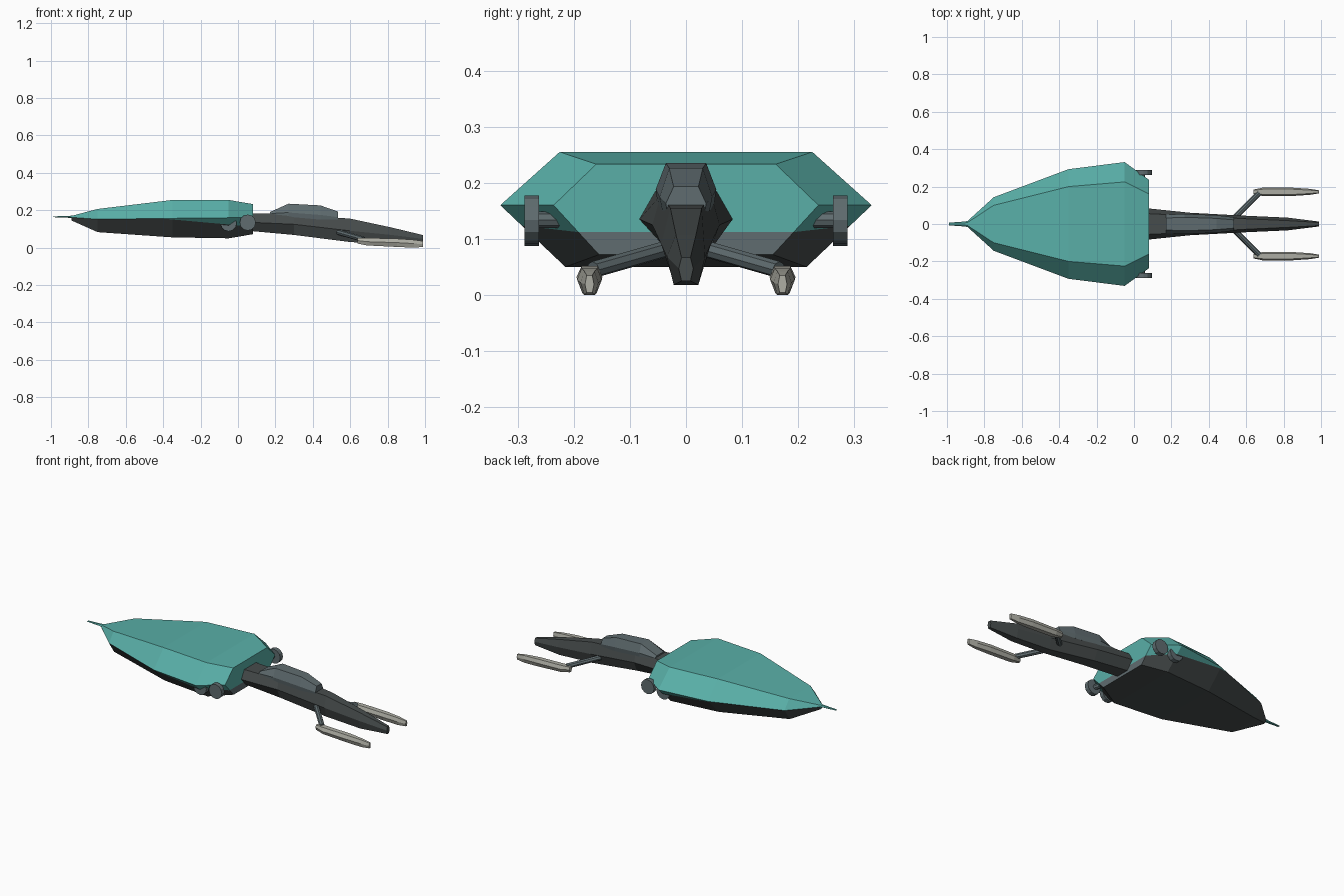
import bpy, bmesh, math
from mathutils import Vector

if "Cube" in bpy.data.objects:
    bpy.data.objects.remove(bpy.data.objects["Cube"])


def mat(name, rgb):
    m = bpy.data.materials.new(name)
    m.diffuse_color = (*rgb, 1)
    m.use_nodes = True
    m.node_tree.nodes["Principled BSDF"].inputs["Base Color"].default_value = m.diffuse_color
    return m


TEAL = mat("teal paint", (0.10, 0.43, 0.39))
DARK = mat("dark metal", (0.062, 0.072, 0.072))
GREY = mat("blue grey metal", (0.115, 0.15, 0.16))
LIGHT = mat("light grey", (0.42, 0.42, 0.37))


def finish(bm, name, mats):
    bmesh.ops.recalc_face_normals(bm, faces=bm.faces[:])
    me = bpy.data.meshes.new(name)
    bm.to_mesh(me)
    bm.free()
    for m in mats:
        me.materials.append(m)
    ob = bpy.data.objects.new(name, me)
    bpy.context.collection.objects.link(ob)
    return ob


def loft(stations, y0=0):
    """Six-sided rings: x, (half width, z) for top, middle and bottom."""
    bm = bmesh.new()
    rings = []
    for x, wt, zt, wm, zm, wb, zb in stations:
        pts = [(wt, zt), (wm, zm), (wb, zb), (-wb, zb), (-wm, zm), (-wt, zt)]
        rings.append([bm.verts.new((x, y0 + y, z)) for y, z in pts])
    for a, b in zip(rings, rings[1:]):
        for i in range(6):
            j = (i + 1) % 6
            bm.faces.new((a[i], a[j], b[j], b[i]))
    bm.faces.new(rings[0])
    bm.faces.new(rings[-1])
    return bm


def cylinder(name, p, q, r, sides, m):
    p, q = Vector(p), Vector(q)
    d = q - p
    bm = bmesh.new()
    bmesh.ops.create_cone(bm, cap_ends=True, segments=sides, radius1=r, radius2=r, depth=d.length)
    bmesh.ops.transform(bm, matrix=d.to_track_quat('Z', 'Y').to_matrix().to_4x4(), verts=bm.verts[:])
    bmesh.ops.translate(bm, vec=(p + q) / 2, verts=bm.verts[:])
    return finish(bm, name, [m])


# broad wedge hull: teal shell, dark belly, grey lower stern
bm = loft([
    (-0.89, 0.008, 0.17, 0.016, 0.162, 0.008, 0.145),
    (-0.75, 0.10, 0.207, 0.143, 0.152, 0.095, 0.083),
    (-0.35, 0.20, 0.255, 0.293, 0.157, 0.19, 0.055),
    (-0.05, 0.225, 0.255, 0.331, 0.16, 0.215, 0.05),
    (0.08, 0.16, 0.233, 0.236, 0.16, 0.155, 0.072)])
bm.normal_update()
bmesh.ops.recalc_face_normals(bm, faces=bm.faces[:])
low = [f for f in bm.faces if f.normal.z < -0.05 or f.normal.x > 0.99]
cut_at = Vector((-0.4, 0, 0.155))
cut_no = Vector((0.043, 0, 0.48)).normalized()
geom = set(low)
for f in low:
    geom.update(f.edges)
    geom.update(f.verts)
bmesh.ops.bisect_plane(bm, geom=list(geom), plane_co=cut_at, plane_no=cut_no, dist=1e-5)
bmesh.ops.recalc_face_normals(bm, faces=bm.faces[:])
for f in bm.faces:
    c = f.calc_center_median()
    below = (c - cut_at).dot(cut_no) < 0
    if f.normal.x > 0.99:
        f.material_index = 2 if below else 0
    elif f.normal.z < -0.05 and below:
        f.material_index = 1
finish(bm, "hull", [TEAL, DARK, GREY])

# thin nose spike
finish(loft([
    (-0.99, 0.004, 0.167, 0.007, 0.165, 0.004, 0.163),
    (-0.91, 0.006, 0.17, 0.013, 0.165, 0.006, 0.16),
    (-0.86, 0.01, 0.172, 0.02, 0.165, 0.01, 0.156)]), "nose_spike", [TEAL])

# tapering tail boom
finish(loft([
    (0.0, 0.055, 0.184, 0.085, 0.135, 0.042, 0.092),
    (0.08, 0.055, 0.184, 0.083, 0.135, 0.04, 0.088),
    (0.30, 0.045, 0.178, 0.060, 0.125, 0.035, 0.068),
    (0.60, 0.028, 0.155, 0.044, 0.09, 0.024, 0.03),
    (0.82, 0.018, 0.108, 0.034, 0.068, 0.022, 0.018),
    (0.99, 0.008, 0.067, 0.013, 0.047, 0.008, 0.025)]), "tail_boom", [DARK])

# raised canopy on the boom
finish(loft([
    (0.17, 0.032, 0.190, 0.050, 0.182, 0.050, 0.165),
    (0.27, 0.036, 0.235, 0.054, 0.188, 0.050, 0.16),
    (0.44, 0.030, 0.226, 0.047, 0.175, 0.042, 0.15),
    (0.535, 0.022, 0.193, 0.036, 0.163, 0.032, 0.14)]), "canopy", [GREY])

for side, s in (("left", -1), ("right", 1)):
    # strut and slim pod beside the tail
    cylinder(f"{side}_strut", (0.53, s * 0.025, 0.085), (0.67, s * 0.165, 0.045), 0.015, 8, GREY)
    finish(loft([
        (0.64, 0.008, 0.052, 0.012, 0.038, 0.007, 0.022),
        (0.69, 0.014, 0.052, 0.023, 0.032, 0.013, 0.012),
        (0.85, 0.014, 0.048, 0.022, 0.027, 0.013, 0.004),
        (0.94, 0.009, 0.042, 0.016, 0.022, 0.009, 0.0),
        (0.99, 0.005, 0.035, 0.008, 0.019, 0.005, 0.004)], s * 0.172),
        f"{side}_pod", [LIGHT])
    # thruster discs at the stern corners
    for label, x, z in (("rear", 0.052, 0.134), ("front", -0.05, 0.13)):
        cylinder(f"{side}_{label}_disc", (x, s * 0.262, z), (x, s * 0.288, z), 0.043, 12, GREY)
    # short arm holding the rear disc to the hull
    cylinder(f"{side}_disc_arm", (0.03, s * 0.2, 0.134), (0.045, s * 0.265, 0.134), 0.015, 8, GREY)
